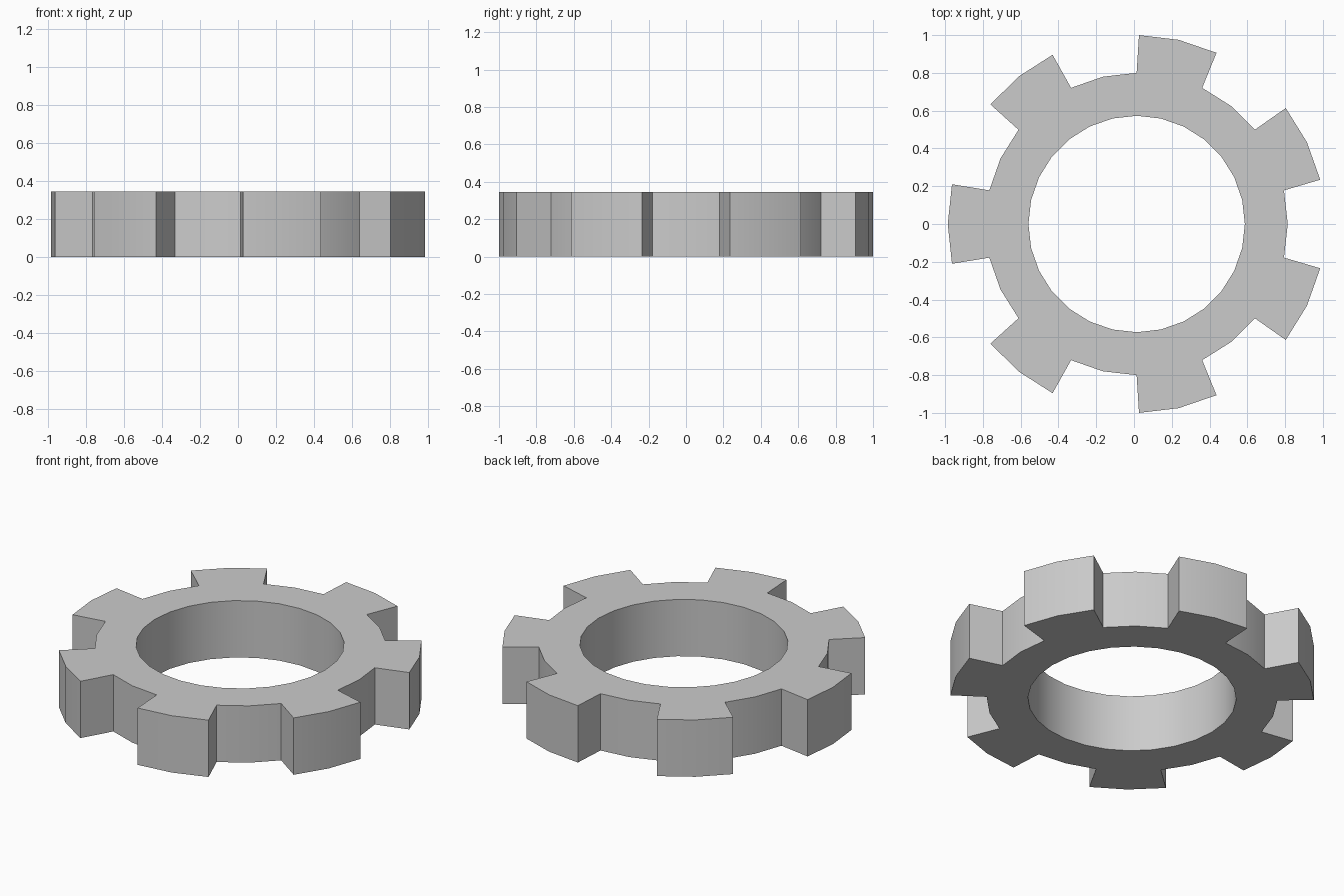
import bpy, bmesh
from math import sin, cos, pi, radians

if "Cube" in bpy.data.objects:
    bpy.data.objects.remove(bpy.data.objects["Cube"])

TEETH, SEG = 7, 28
R_HOLE, R_ROOT, R_TIP, HEIGHT = 0.573, 0.80, 1.0, 0.345
CX = 0.014
STEP = 2 * pi / SEG
TIP_HALF = radians(12.15)

bm = bmesh.new()


def point(r, a):
    return bm.verts.new((CX + r * cos(a), r * sin(a), 0))


# Flat ring; a tooth is centred on every fourth division
hole = [point(R_HOLE, pi + i * STEP) for i in range(SEG)]
root = [point(R_ROOT, pi + i * STEP) for i in range(SEG)]
for i in range(SEG):
    j = (i + 1) % SEG
    bm.faces.new((hole[i], root[i], root[j], hole[j]))

# Teeth, two quads each, slightly narrowed at the tip
for t in range(TEETH):
    k = t * 4
    a = pi + k * STEP
    base = [root[k - 1], root[k], root[k + 1]]
    tip = [point(R_TIP, a + d) for d in (-TIP_HALF, 0, TIP_HALF)]
    for n in range(2):
        bm.faces.new((base[n], tip[n], tip[n + 1], base[n + 1]))

# Give the profile its thickness
res = bmesh.ops.extrude_face_region(bm, geom=bm.faces[:], use_keep_orig=True)
top = [v for v in res["geom"] if isinstance(v, bmesh.types.BMVert)]
bmesh.ops.translate(bm, verts=top, vec=(0, 0, HEIGHT))
bmesh.ops.recalc_face_normals(bm, faces=bm.faces[:])

mesh = bpy.data.meshes.new("gear_ring")
bm.to_mesh(mesh)
bm.free()
gear = bpy.data.objects.new("gear_ring", mesh)
bpy.context.collection.objects.link(gear)

# Smooth the curved walls, keep the tooth corners sharp
bpy.context.view_layer.objects.active = gear
gear.select_set(True)
bpy.ops.object.shade_smooth_by_angle(angle=radians(30))
